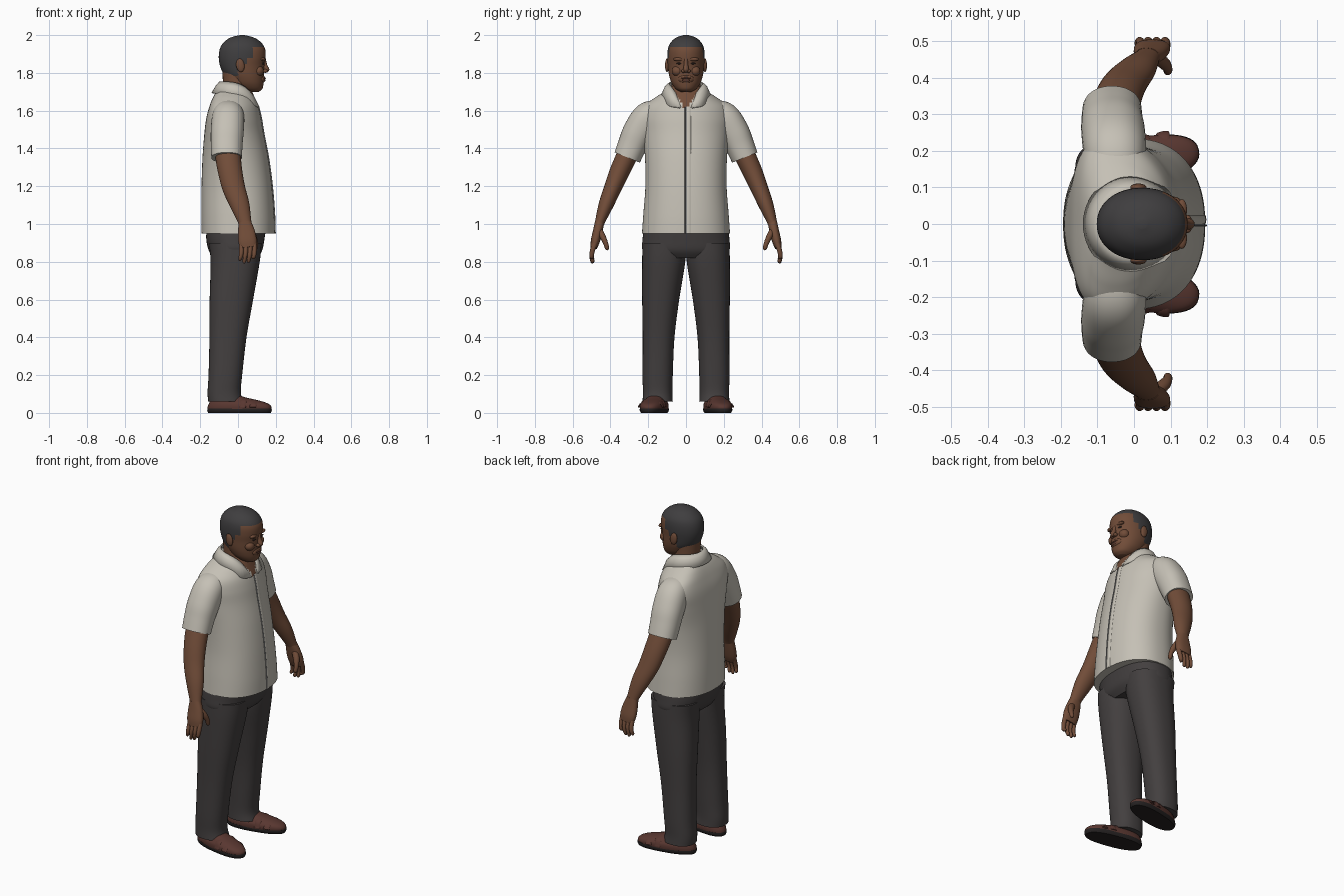
import bpy, bmesh, math
from mathutils import Vector, Matrix

if "Cube" in bpy.data.objects:
    bpy.data.objects.remove(bpy.data.objects["Cube"])

def mat(name, c):
    m = bpy.data.materials.new(name)
    m.diffuse_color = (*c, 1)
    m.use_nodes = True
    m.node_tree.nodes["Principled BSDF"].inputs["Base Color"].default_value = m.diffuse_color
    return m

SHIRT = mat("cream shirt", (0.56, 0.53, 0.465))
SEAM = mat("grey seam", (0.25, 0.25, 0.25))
SKIN = mat("brown skin", (0.165, 0.073, 0.04))
LIP = mat("lips", (0.13, 0.052, 0.035))
HAIR = mat("dark hair", (0.05, 0.048, 0.05))
PANTS = mat("charcoal trousers", (0.056, 0.05, 0.05))
SHOE = mat("brown leather", (0.10, 0.038, 0.03))
SOLE = mat("black sole", (0.018, 0.015, 0.015))
EYE = mat("dark eye", (0.04, 0.025, 0.02))

def finish(bm, name, mats, rule=None, side=1, xf=None):
    """Transform, mirror, colour and smooth a bmesh, then make the object."""
    if xf:
        bm.transform(xf)
    if side < 0:
        bm.transform(Matrix.Scale(-1, 4, (0, 1, 0)))
    bmesh.ops.recalc_face_normals(bm, faces=bm.faces)
    for f in bm.faces:
        f.smooth = True
        if rule:
            f.material_index = rule(f.calc_center_median())
    for e in bm.edges:
        e.smooth = e.calc_face_angle(0) < 0.75
    me = bpy.data.meshes.new(name)
    bm.to_mesh(me)
    bm.free()
    for m in mats:
        me.materials.append(m)
    ob = bpy.data.objects.new(name, me)
    bpy.context.collection.objects.link(ob)
    return ob

def smooth_keys(keys, steps):
    """Catmull-Rom through all the numbers of the key sections."""
    keys = [Vector(k) for k in keys]
    out = []
    for i in range(len(keys) - 1):
        b, c = keys[i], keys[i + 1]
        a, d = keys[max(i - 1, 0)], keys[min(i + 2, len(keys) - 1)]
        for s in range(steps):
            t = s / steps
            out.append(0.5 * (2 * b + (c - a) * t + (2 * a - 5 * b + 4 * c - d) * t * t
                              + (3 * b - a - 3 * c + d) * t ** 3))
    return out + [keys[-1]]

def loft(name, keys, mats, n=40, steps=5, exp=2.0, tilt=False, bow=False, **kw):
    """Skin of superellipse rings; key = x, y, z, radius along x, radius across[, bow]."""
    bm = bmesh.new()
    rows = smooth_keys(keys, steps)
    rings = []
    for i, r in enumerate(rows):
        c, u, v = Vector(r[:3]), Vector((1, 0, 0)), Vector((0, 1, 0))
        if tilt:
            t = (Vector(rows[min(i + 1, len(rows) - 1)][:3]) - Vector(rows[max(i - 1, 0)][:3])).normalized()
            u = (u - t * u.dot(t)).normalized()
            v = t.cross(u)
        ring = []
        for k in range(n):
            a = math.tau * k / n
            ca, sa = math.cos(a), math.sin(a)
            ca = math.copysign(abs(ca) ** (2 / exp), ca)
            sa = math.copysign(abs(sa) ** (2 / exp), sa)
            p = c + u * ca * r[3] + v * sa * r[4]
            if bow:
                p.x -= r[5] * sa * sa
            ring.append(bm.verts.new(p))
        rings.append(ring)
    for a, b in zip(rings, rings[1:]):
        for k in range(n):
            bm.faces.new((a[k], a[(k + 1) % n], b[(k + 1) % n], b[k]))
    bm.faces.new(rings[0])
    bm.faces.new(rings[-1])
    return finish(bm, name, mats, **kw)

def sect(z, back, front, half, *bow):
    return ((back + front) / 2, 0, z, (front - back) / 2, half, *bow)

def ball(name, c, r, m, side=1, rot=0):
    bm = bmesh.new()
    bmesh.ops.create_uvsphere(bm, u_segments=24, v_segments=16, radius=1)
    return finish(bm, name, [m], side=side,
                  xf=Matrix.Translation(c) @ Matrix.Rotation(rot, 4, 'Y') @ Matrix.Diagonal((*r, 1)))

# Shirt body, with the open neck showing skin
body = [(.95, -.193, .195, .233, 0), (1.05, -.194, .192, .226, 0), (1.2, -.193, .18, .215, 0),
        (1.35, -.188, .16, .217, .01), (1.48, -.178, .135, .23, .03), (1.56, -.168, .122, .238, .04),
        (1.62, -.152, .108, .222, .04), (1.665, -.135, .09, .17, .03),
        (1.70, -.115, .075, .115, .02), (1.725, -.095, .06, .085, .01)]
loft("shirt_body", [sect(*k) for k in body], [SHIRT, SKIN], n=96, steps=8, exp=2.25, bow=True,
     rule=lambda c: int(c.x > 0 and abs(c.y) < (c.z - 1.6) * 0.6))
# Front opening: raised placket and grey seam
front = [(k[2], 0, k[0]) for k in body[:7]]
loft("placket", [(x - .002, .012, z, .005, .014) for x, y, z in front], [SHIRT], n=12, tilt=True)
loft("front_seam", [(x + .001, -.004, z, .004, .003) for x, y, z in front], [SEAM], n=8, tilt=True)

# Folded collar: band round the neck falling to two points
bm = bmesh.new()
prev = None
N = 48
for i in range(N + 1):
    s = i / N * 2 - 1                       # -1 and 1 are the two front ends
    a = math.pi + s * (math.pi - .22)
    f = abs(s) ** 2.2
    ca, sa = math.cos(a), math.sin(a)
    tip = math.exp(-((abs(s) - .83) / .13) ** 2)
    top = Vector((-.01 + .088 * ca + .01 * f, .09 * sa, 1.755 - .12 * f ** 2))
    mid = Vector((-.008 + .108 * ca + .008 * f, .112 * sa, 1.735 - .115 * f ** 2))
    low = Vector((-.01 + .13 * ca - .004 * f + .012 * tip, .135 * sa, 1.695 - .075 * f - .02 * tip))
    row = [bm.verts.new(p) for p in (top, mid, low)]
    if prev:
        for j in (0, 1):
            bm.faces.new((prev[j], row[j], row[j + 1], prev[j + 1]))
    prev = row
collar = finish(bm, "collar", [SHIRT])
collar.modifiers.new("thickness", 'SOLIDIFY').thickness = .008

# Trouser seat
loft("trouser_seat", [sect(.99, -.165, .15, .222), sect(.92, -.168, .14, .23),
                      sect(.86, -.155, .128, .23), sect(.82, -.13, .10, .19)], [PANTS], n=64, exp=2.3)

for s, tag in ((1, "left"), (-1, "right")):
    # Short sleeve
    loft(tag + "_sleeve", [(-.05, .13, 1.60, .07, .06), (-.052, .195, 1.565, .085, .085),
                           (-.057, .25, 1.49, .087, .083), (-.06, .283, 1.42, .084, .077),
                           (-.06, .311, 1.352, .081, .072)], [SHIRT], tilt=True, exp=2.2, side=s)
    # Arm
    loft(tag + "_arm", [(-.056, .285, 1.42, .066, .055), (-.052, .318, 1.35, .067, .055),
                        (-.04, .355, 1.27, .064, .052), (-.022, .388, 1.19, .06, .046),
                        (.01, .424, 1.10, .051, .039), (.036, .456, 1.01, .035, .026),
                        (.042, .466, .97, .036, .024)], [SKIN], tilt=True, side=s)
    # Palm, fingers and thumb
    loft(tag + "_palm", [(.036, .457, 1.01, .033, .025), (.044, .468, .96, .045, .025),
                         (.05, .48, .91, .049, .024), (.055, .488, .875, .042, .018)],
         [SKIN], tilt=True, exp=2.4, side=s)
    for i, low in enumerate((.815, .795, .792, .805)):
        x = .087 - i * .023
        loft(f"{tag}_finger_{i + 1}", [(x, .482, .90, .012, .014), (x, .495, .86, .0125, .0135),
                                       (x - .003, .50, .83, .011, .012),
                                       (x - .008, .495, low + .008, .009, .010),
                                       (x - .009, .493, low, .004, .005)], [SKIN], n=14, tilt=True, side=s)
    loft(tag + "_thumb", [(.055, .462, .975, .018, .016), (.08, .442, .935, .018, .016),
                          (.092, .426, .90, .013, .013), (.092, .418, .872, .011, .011),
                          (.09, .418, .862, .004, .004)], [SKIN], n=16, tilt=True, side=s)
    # Trouser leg
    loft(tag + "_trouser_leg", [(-.015, .117, .90, .14, .113), (-.015, .118, .80, .13, .114),
                                (-.035, .134, .60, .115, .098), (-.053, .145, .40, .098, .084),
                                (-.067, .15, .20, .089, .08), (-.073, .15, .11, .088, .078),
                                (-.066, .15, .06, .092, .08)], [PANTS], n=56, exp=2.3, side=s)
    # Slip-on shoe: sole, upper and two straps
    place = Matrix.Translation((.008, .168, 0)) @ Matrix.Rotation(.2, 4, 'Z')
    loft(tag + "_shoe_sole", [(0, 0, 0, .168, .06), (0, 0, .012, .173, .066), (0, 0, .024, .172, .066)],
         [SOLE], n=48, exp=2.4, side=s, xf=place)
    loft(tag + "_shoe_upper", [(0, 0, .02, .172, .066), (0, 0, .035, .17, .067), (-.006, 0, .05, .158, .064),
                               (-.025, 0, .065, .132, .054), (-.055, 0, .08, .095, .045),
                               (-.075, 0, .095, .065, .04)], [SHOE], n=48, exp=2.3, side=s, xf=place)
    for i, (x, h) in enumerate(((.03, .074), (.085, .06))):
        loft(f"{tag}_shoe_strap_{i + 1}", [(x, -.066, .03, .018, .005), (x, -.05, h - .01, .018, .005),
                                           (x, 0, h, .018, .006), (x, .05, h - .01, .018, .005),
                                           (x, .066, .03, .018, .005)], [SHOE], n=12, tilt=True, side=s, xf=place)
    # Ear, eye, brow and nostril wing
    ball(tag + "_ear", (.012, .1, 1.84), (.022, .011, .036), SKIN, s, -.15)
    ball(tag + "_eye", (.133, .036, 1.85), (.007, .014, .005), EYE, s)
    ball(tag + "_brow", (.131, .038, 1.872), (.014, .03, .010), SKIN, s)
    ball(tag + "_nostril", (.144, .014, 1.81), (.013, .011, .010), SKIN, s)
    ball(tag + "_cheek", (.108, .045, 1.81), (.028, .03, .028), SKIN, s)

# Neck
loft("neck", [sect(1.60, -.07, .075, .085), sect(1.68, -.078, .07, .08),
              sect(1.74, -.08, .062, .076), sect(1.82, -.082, .06, .078)], [SKIN], n=48)

# Head: hair chosen by a stepped hairline
def hairline(c):
    limit = 1.785 if c.x < 0 else 1.845 if c.x < .05 else 1.88 if c.x < .08 else 1.935
    return int(c.z > limit)
loft("head", [sect(1.70, .045, .11, .03), sect(1.714, .005, .128, .053), sect(1.74, -.03, .135, .073),
              sect(1.77, -.055, .137, .085), sect(1.80, -.08, .138, .092), sect(1.84, -.096, .14, .096),
              sect(1.88, -.102, .146, .099), sect(1.92, -.098, .145, .097), sect(1.95, -.085, .132, .088),
              sect(1.975, -.06, .106, .068), sect(1.99, -.032, .075, .045), sect(2.0, .01, .035, .012)],
     [SKIN, HAIR], n=96, steps=6, exp=2.1, rule=hairline)
# Nose and mouth
loft("nose", [(.135, 0, 1.875, .012, .011), (.141, 0, 1.845, .013, .011),
              (.149, 0, 1.818, .017, .015), (.144, 0, 1.802, .012, .010)], [SKIN], n=20)
ball("mouth_mound", (.122, 0, 1.768), (.022, .042, .026), SKIN)
ball("upper_lip", (.138, 0, 1.772), (.009, .026, .006), LIP)
ball("lower_lip", (.137, 0, 1.761), (.009, .023, .007), LIP)
